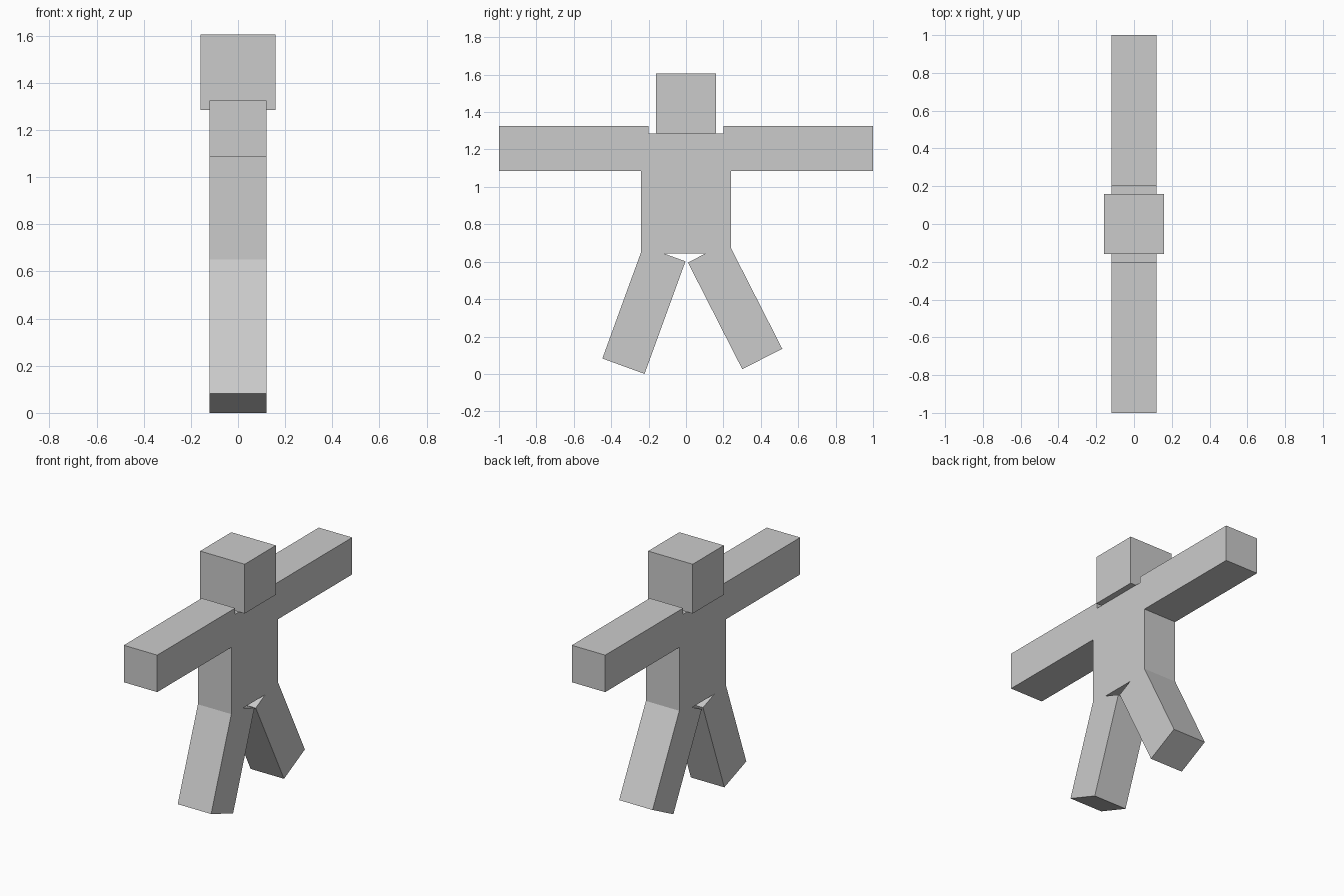
import bpy
from math import radians

if "Cube" in bpy.data.objects:
    bpy.data.objects.remove(bpy.data.objects["Cube"])


def box(name, center, size, tilt=0):
    """Add a box of the given size, tilted about x by degrees."""
    bpy.ops.mesh.primitive_cube_add(size=1, location=center,
                                    rotation=(radians(tilt), 0, 0))
    ob = bpy.context.object
    ob.name = name
    ob.scale = size
    return ob


DEPTH = 0.24

# Head and torso
box("head", (0, 0, 1.445), (0.32, 0.32, 0.32))
box("torso", (0, 0, 0.965), (DEPTH, 0.48, 0.64))

# Arms stretched out sideways, rising slightly above the torso top
for side, label in ((-1, "right"), (1, "left")):
    box(label + "_arm", (0, side * 0.6, 1.205), (DEPTH, 0.8, 0.24))

# Legs mid-stride, each with its own swing angle
box("right_leg", (0, -0.225, 0.342), (DEPTH, 0.24, 0.64), -20)
box("left_leg", (0, 0.2625, 0.365), (DEPTH, 0.24, 0.64), 27)
